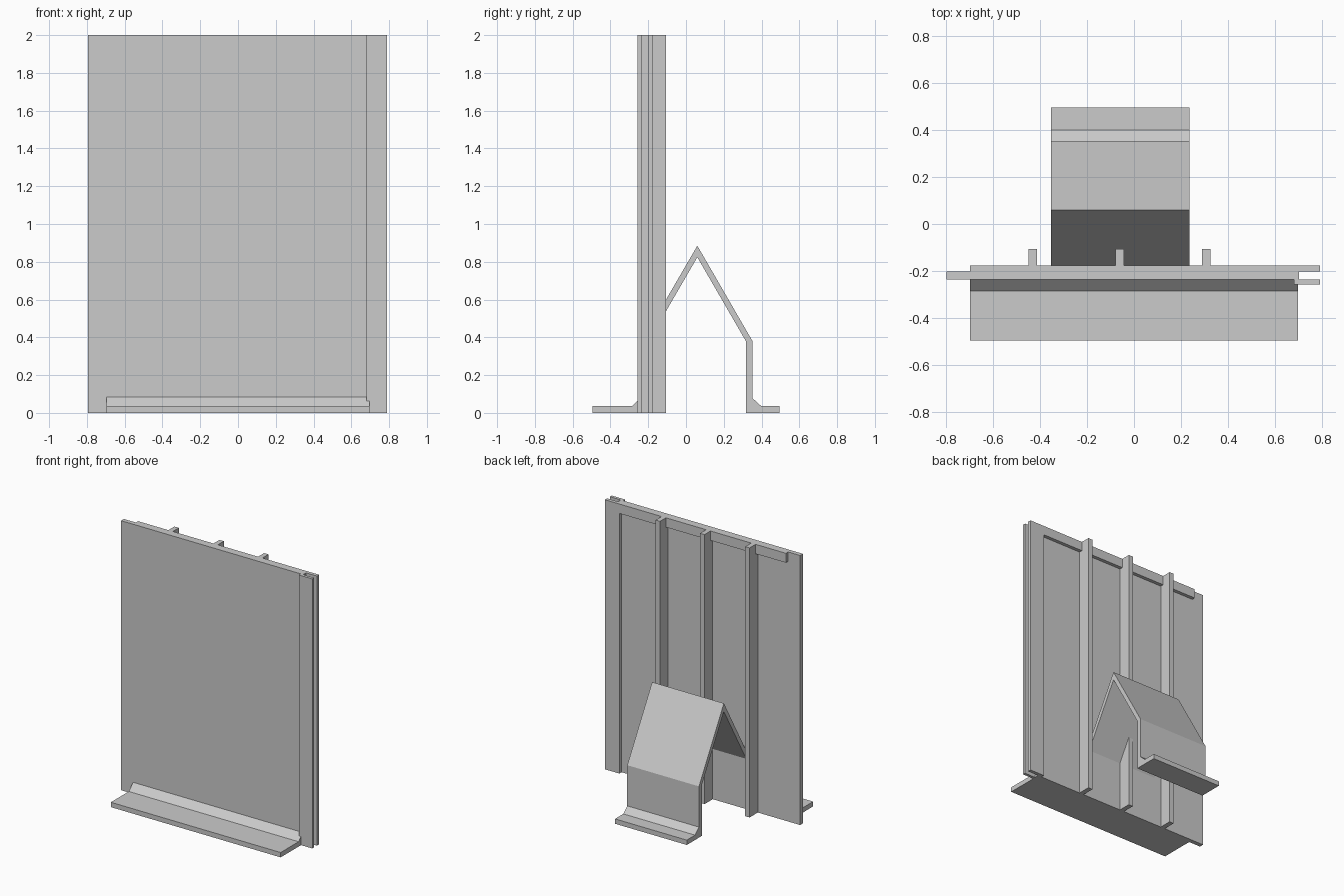
import bpy
import bmesh
from mathutils import Vector

old = bpy.data.objects.get("Cube")
if old:
    bpy.data.objects.remove(old, do_unlink=True)

# One plain grey for the whole model
grey = bpy.data.materials.new("plain_grey")
grey.use_nodes = True
colour = (0.6, 0.6, 0.6, 1.0)
grey.diffuse_color = colour
grey.node_tree.nodes["Principled BSDF"].inputs["Base Color"].default_value = colour


def extrude(name, profile, start, end, along):
    """Extrude a closed outline: (x, y) along z, or (y, z) along x."""
    def place(p, t):
        return (p[0], p[1], t) if along == "z" else (t, p[0], p[1])

    bm = bmesh.new()
    face = bm.faces.new([bm.verts.new(place(p, start)) for p in profile])
    shift = Vector(place((0, 0), end - start))
    result = bmesh.ops.extrude_face_region(bm, geom=[face], use_keep_orig=True)
    moved = [g for g in result["geom"] if isinstance(g, bmesh.types.BMVert)]
    bmesh.ops.translate(bm, verts=moved, vec=shift)
    bmesh.ops.recalc_face_normals(bm, faces=bm.faces)
    mesh = bpy.data.meshes.new(name)
    bm.to_mesh(mesh)
    bm.free()
    mesh.materials.append(grey)
    obj = bpy.data.objects.new(name, mesh)
    bpy.context.collection.objects.link(obj)
    return obj


def rectangle(a0, a1, b0, b1):
    return [(a0, b0), (a1, b0), (a1, b1), (a0, b1)]


height = 2.0
front, back, lip_back, rib_back = -0.235, -0.202, -0.176, -0.106

# Wall panel: tongue on one edge, two lips forming a groove on the other
extrude("wall_panel", [
    (-0.795, front), (0.68, front), (0.68, -0.257), (0.79, -0.257),
    (0.79, front), (0.70, front), (0.70, back), (0.79, back),
    (0.79, lip_back), (0.67, lip_back), (0.67, back), (-0.795, back),
], 0, height, "z")

# Rail across the top of the back
extrude("top_rail", rectangle(back, lip_back, 1.93, height), -0.697, 0.67, "x")

# Upright ribs on the back
for i, x in enumerate((-0.43, -0.06, 0.306)):
    extrude(f"back_rib_{i + 1}", rectangle(x - 0.018, x + 0.018, back, rib_back),
            0, height, "z")

# Front foot with a sloped fillet against the panel
extrude("front_foot", [
    (-0.495, 0), (front, 0), (front, 0.085), (-0.285, 0.036), (-0.495, 0.036),
], -0.697, 0.697, "x")

# Bent brace with its own foot behind the panel
extrude("back_brace", [
    (back, 0.434), (0.06, 0.885), (0.352, 0.38), (0.352, 0.078),
    (0.398, 0.036), (0.495, 0.036), (0.495, 0), (0.318, 0),
    (0.318, 0.378), (0.06, 0.824), (back, 0.373),
], -0.353, 0.236, "x")
